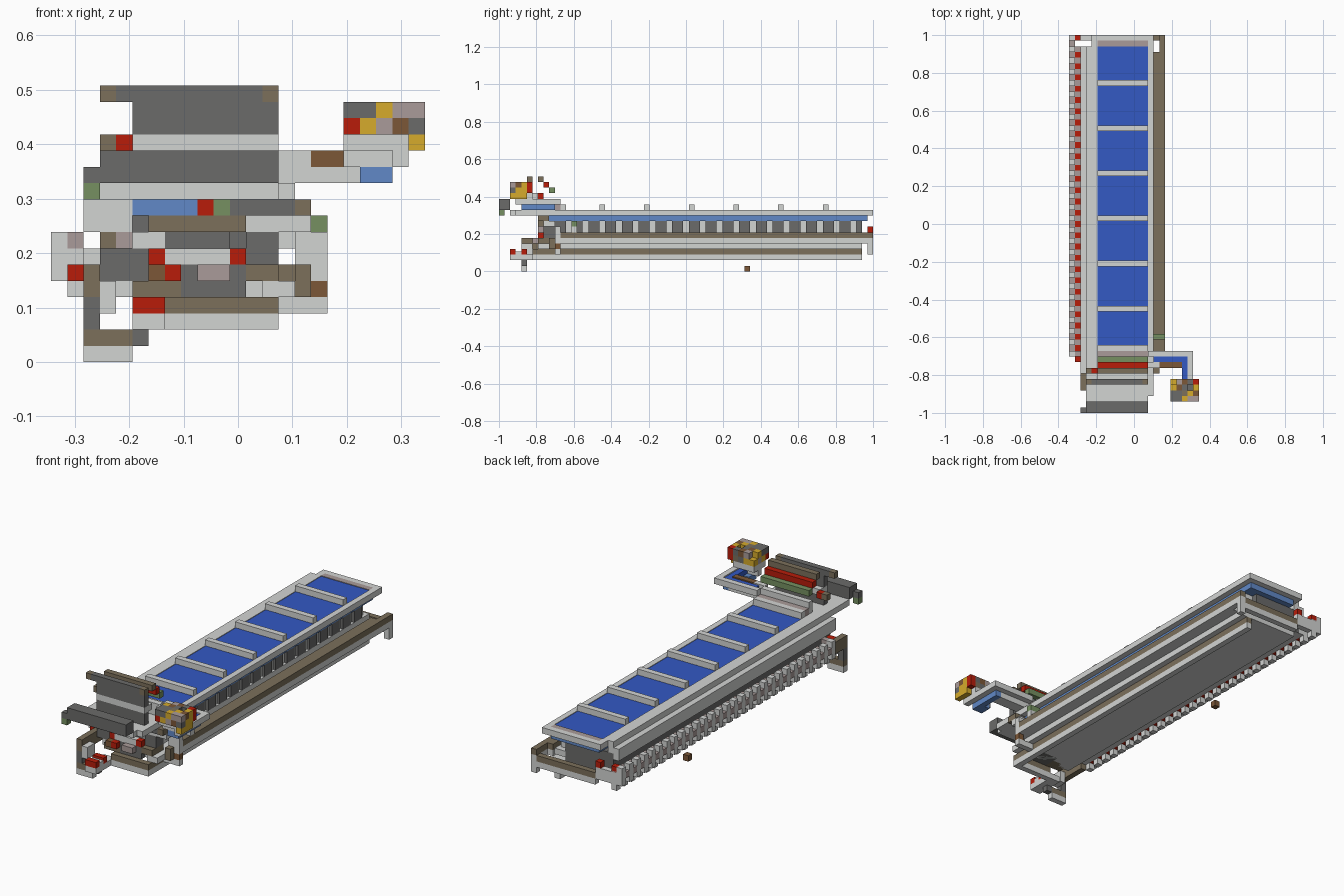
import bpy, bmesh, random
from mathutils import Vector

if "Cube" in bpy.data.objects:
    bpy.data.objects.remove(bpy.data.objects["Cube"])

UNIT = 2 / 67                      # edge of one block
ORIGIN = Vector((-11.5, -33.5, 0))


def material(name, r, g, b):
    mat = bpy.data.materials.new(name)
    mat.use_nodes = True
    colour = (r, g, b, 1)
    mat.diffuse_color = colour
    mat.node_tree.nodes["Principled BSDF"].inputs["Base Color"].default_value = colour
    return mat


LIGHT = material("light stone", .65, .66, .65)
DARK = material("dark stone", .145, .145, .142)
BROWN = material("olive brown", .2, .16, .105)
DIRT = material("earth brown", .2, .095, .038)
RED = material("red", .48, .012, .003)
GREEN = material("sage green", .18, .28, .12)
YELLOW = material("yellow", .67, .41, .025)
PINK = material("pinkish grey", .4, .33, .32)
ICE = material("pale blue", .12, .25, .57)
WATER = material("water blue", .033, .1, .55)


def box(name, mat, xs, ys, zs, count=1, step=2):
    """Block from ranges on the block grid, repeated along y."""
    bm = bmesh.new()
    for n in range(count):
        lo = Vector((xs[0], ys[0] + n * step, zs[0]))
        hi = Vector((xs[1], ys[1] + n * step, zs[1]))
        mid = (lo + hi) / 2
        size = hi - lo
        for v in bmesh.ops.create_cube(bm, size=1)["verts"]:
            v.co = (mid + ORIGIN + Vector(a * b for a, b in zip(v.co, size))) * UNIT
    mesh = bpy.data.meshes.new(name)
    bm.to_mesh(mesh)
    bm.free()
    mesh.materials.append(mat)
    obj = bpy.data.objects.new(name, mesh)
    bpy.context.collection.objects.link(obj)
    return obj


# Long body and its base plate
box("base_plate", LIGHT, (4, 13), (8, 65), (4, 5))
box("body_core", DARK, (5, 12), (10, 65), (5, 9))
box("body_footing", LIGHT, (12, 14), (10, 65), (6, 7))
box("side_column", DARK, (12, 14), (10, 12), (7, 9), count=18, step=3)
box("side_slot", LIGHT, (12, 13.5), (12, 13), (7, 9), count=18, step=3)
box("ice_floor", ICE, (5, 14), (9, 66), (9, 10))

# Trough rim, water and cross ridges
for label, xs in (("right", (4, 5)), ("left", (14, 15))):
    box(label + "_rim", LIGHT, xs, (3, 66), (10, 11))
box("back_rim", LIGHT, (4, 15), (66, 67), (10, 11))
box("back_rim_inlay", PINK, (5, 14), (65, 66), (10, 11))
box("water", WATER, (5, 14), (12, 65), (10, 10.9))
box("cross_ridge", LIGHT, (5, 14), (18, 19), (11, 12), count=6, step=8)
box("front_sill", LIGHT, (5, 14), (11, 12), (10, 12))
box("front_sill_top", PINK, (5, 14), (10, 11), (10, 12))

# Stepped ledges on the right
box("upper_ledge", LIGHT, (3, 4), (8, 65), (9, 11))
box("lower_ledge", LIGHT, (2, 3), (9, 65), (8, 10))
box("ledge_wall", DARK, (3, 5), (9, 65), (5, 9))

# Circuit row on the right
box("circuit_bed", LIGHT, (2, 4), (10, 65), (5, 6))
box("circuit_signal", RED, (1, 2), (9, 10), (5, 6))
box("circuit_red", RED, (1, 2), (11, 12), (5, 7), count=27)
box("circuit_block", LIGHT, (1, 2), (10, 11), (4, 7), count=29)
box("circuit_cap", PINK, (1, 2), (10, 11), (7, 7.2), count=29)
box("circuit_end", PINK, (1, 2), (10, 11), (7.2, 8))
box("outer_block", LIGHT, (0, 1), (10, 11), (5, 8), count=29)
box("outer_plate", PINK, (0, 1), (11, 12), (6, 7), count=28)

# Twin rails on the left
box("low_rail", LIGHT, (13, 14), (6, 65), (2, 3))
box("low_rail_top", BROWN, (13, 14), (6, 65), (3, 4))
box("middle_rail", LIGHT, (13, 15), (7, 65), (4, 5))
box("outer_rail", LIGHT, (15, 17), (11, 64), (5, 6))
box("outer_rail_top", BROWN, (15, 17), (11, 64), (6, 7))
box("rail_end", LIGHT, (16, 17), (64, 67), (5, 6))
box("rail_end_top", BROWN, (16, 17), (64, 67), (6, 7))
box("rail_end_post", LIGHT, (16, 17), (66, 67), (3, 5))
box("rail_marker", GREEN, (15, 17), (13, 14), (8, 9))
box("rail_marker_base", LIGHT, (14, 17), (13, 14), (7, 8))
box("rail_front_cap", LIGHT, (15, 17), (10, 11), (5, 8))
box("rail_front_brown", BROWN, (15, 16), (9, 10), (4, 6))
box("rail_front_earth", DIRT, (16, 17), (10, 11), (4, 5))
box("rail_front_foot", LIGHT, (14, 17), (10, 11), (3, 4))

# Loop round the back
box("back_bar", LIGHT, (5, 17), (66, 67), (4, 5))
box("back_bar_top", BROWN, (5, 16), (66, 67), (5, 6))
box("back_corner", LIGHT, (0, 5), (66, 67), (5, 7))
for side, x in (("outer", 1), ("inner", 4)):
    box(side + "_corner_red", RED, (x, x + 1), (66, 67), (7, 8))
box("loose_block", DIRT, (3, 4), (44, 45), (0, 1))

# Loop round the front
box("front_loop", LIGHT, (5, 14), (6, 7), (2, 3))
box("front_loop_top", BROWN, (7, 14), (6, 7), (3, 4))
box("front_loop_return", LIGHT, (5, 7), (2, 6), (2, 3))
box("front_loop_red", RED, (5, 7), (2, 3), (3, 4), count=2)
box("front_loop_gap", LIGHT, (5, 7), (3, 4), (3, 3.6))

# Hanging frame at the front right
box("frame_foot", LIGHT, (2, 5), (4, 5), (0, 1))
box("frame_sill", BROWN, (2, 5), (4, 5), (1, 2))
box("frame_corner", DARK, (5, 6), (4, 5), (1, 2))
box("frame_post", DARK, (2, 3), (4, 5), (2, 4))
box("frame_head", BROWN, (2, 3), (4, 10), (4, 6))
box("frame_step", LIGHT, (3, 4), (4, 6), (3, 5))

# Machinery under the front end
box("machine_sole", BROWN, (5, 8), (7, 9), (4, 5))
box("machine_sole_left", BROWN, (12, 14), (7, 10), (5, 6))
box("machine_core", DARK, (8, 12), (7, 10), (4, 6))
box("machine_side", DARK, (3, 6), (8, 10), (5, 7))
box("machine_red", RED, (7, 8), (6, 7), (5, 6))
box("machine_earth", DIRT, (6, 7), (6, 8), (5, 6))
box("machine_pad", PINK, (9, 11), (6, 7), (5, 6))
for side, x in (("right", 6), ("left", 11)):
    box(side + "_lamp", RED, (x, x + 1), (7, 8), (6, 7))
box("machine_shelf", LIGHT, (7, 11), (7, 10), (6, 7))
box("machine_band", DARK, (7, 11), (8, 10), (7, 8))
box("machine_band_end", LIGHT, (5, 7), (8, 10), (7, 8))
box("machine_lintel", BROWN, (6, 12), (7, 9), (8, 9))
box("machine_post", DARK, (12, 14), (8, 10), (6, 8))
box("machine_stone", LIGHT, (12, 16), (8, 10), (8, 9))
box("machine_bracket", BROWN, (3, 4), (7, 9), (7, 8))
box("machine_bracket_pad", PINK, (4, 5), (7, 9), (7, 8))
box("machine_ledge", LIGHT, (2, 5), (7, 9), (8, 10))
box("machine_ice", ICE, (5, 9), (7, 9), (9, 10))
box("machine_signal", RED, (9, 10), (7, 9), (9, 10))
box("machine_moss", GREEN, (10, 11), (7, 9), (9, 10))
box("machine_beam", DARK, (11, 15), (7, 9), (9, 10))
box("machine_beam_end", BROWN, (15, 16), (7, 9), (9, 10))

# Stacked bars over the front end
box("head_floor", LIGHT, (3, 14), (2, 10), (10, 11))
box("front_bar", DARK, (3, 14), (0, 2), (11, 13))
box("front_bar_end", DARK, (2, 3), (0, 1), (11, 12))
box("front_bar_moss", GREEN, (2, 3), (0, 1), (10, 11))
box("head_wall", DARK, (5, 14), (5, 6), (11, 13))
box("head_course", LIGHT, (5, 14), (5, 7), (13, 14))
box("head_course_red", RED, (4, 5), (7, 8), (13, 14))
box("head_course_end", BROWN, (3, 4), (7, 8), (13, 14))
box("head_slab", DARK, (5, 14), (5, 6), (14, 16))
box("head_cap", DARK, (4, 13), (5, 6), (16, 17))
for side, x in (("right", 3), ("left", 13)):
    box(side + "_cap_end", BROWN, (x, x + 1), (5, 6), (16, 17))
box("rear_cap", BROWN, (5, 14), (7, 8), (16, 17))
box("red_bar", RED, (5, 14), (8, 9), (15, 16))
box("green_bar", GREEN, (5, 14), (9, 10), (14, 15))
box("green_bar_base", LIGHT, (5, 14), (9, 10), (11, 13))

# Water channel reaching out to the left
box("channel_floor", LIGHT, (14, 20), (8, 10), (11, 12))
box("channel_ice", ICE, (20, 21), (6, 10), (11, 12))
box("channel_ice_end", ICE, (19, 21), (4, 6), (11, 12))
box("channel_back", LIGHT, (14, 22), (10, 11), (12, 13))
box("channel_front", LIGHT, (14, 16), (8, 9), (12, 13))
box("channel_front_earth", DIRT, (16, 20), (8, 9), (12, 13))
box("channel_side", LIGHT, (21, 22), (3, 10), (12, 13))
box("channel_water", WATER, (15, 21), (9, 10), (12, 12.8))
box("channel_water_arm", WATER, (20, 21), (5, 9), (12, 12.8))
box("channel_stop", LIGHT, (18, 21), (4, 5), (12, 13))

# Mottled lump at the end of the channel
random.seed(4)
palette = [YELLOW, BROWN, DARK, PINK, DIRT, YELLOW]
face = {14: (RED, YELLOW, PINK, DIRT, DARK), 15: (DARK, DARK, YELLOW, PINK, PINK)}
flank = {14: (YELLOW, YELLOW, RED), 15: (DIRT, YELLOW, RED)}
box("lump_base", LIGHT, (18, 22), (3, 6), (13, 14))
box("lump_base_edge", YELLOW, (22, 23), (2, 5), (13, 14))
for z, row in face.items():
    for i, mat in enumerate(row):
        box("lump_face", mat, (18 + i, 19 + i), (2, 3), (z, z + 1))
    for i, mat in enumerate(flank[z]):
        box("lump_flank", mat, (22, 23), (3 + i, 4 + i), (z, z + 1))
    for x in range(18, 22):
        for y in range(3, 6):
            if random.random() < .85:
                box("lump_block", random.choice(palette), (x, x + 1), (y, y + 1), (z, z + 1))
